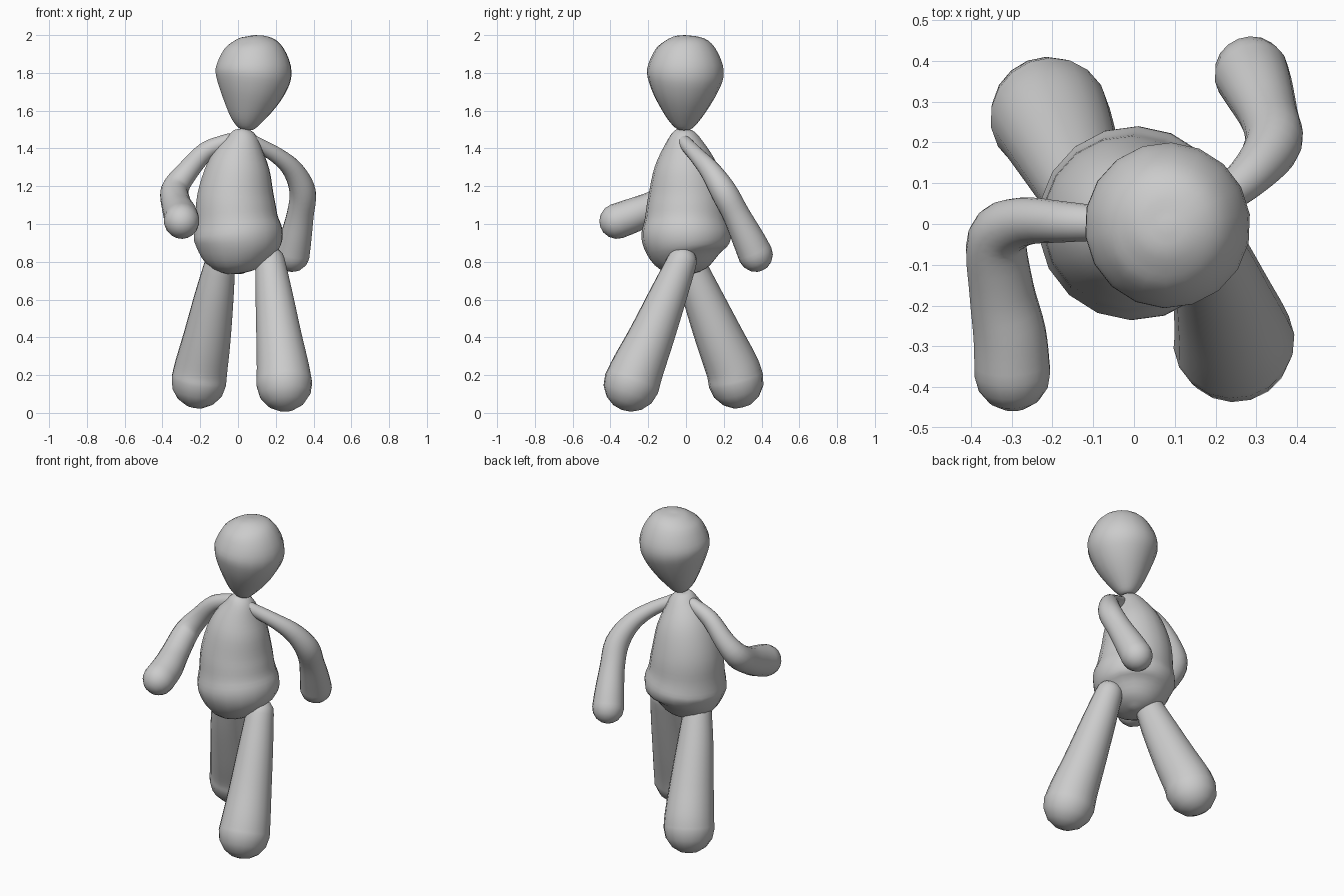
import bpy, bmesh, math
from mathutils import Vector

if "Cube" in bpy.data.objects:
    bpy.data.objects.remove(bpy.data.objects["Cube"])

SIDES = 18


def smooth_stations(st, steps=4):
    """Catmull-Rom interpolation of (x, y, z, radius) stations."""
    p = [Vector(s) for s in st]
    p = [p[0] * 2 - p[1]] + p + [p[-1] * 2 - p[-2]]
    out = []
    for i in range(1, len(p) - 2):
        a, b, c, d = p[i - 1:i + 3]
        for k in range(steps):
            t = k / steps
            out.append(0.5 * (2 * b + (c - a) * t + (2 * a - 5 * b + 4 * c - d) * t * t
                              + (3 * b - a - 3 * c + d) * t ** 3))
    return out + [p[-2]]


def add_caps(st):
    """Add rounded ends to a list of stations."""
    def cap(end, nxt):
        c, r = Vector(end[:3]), end[3]
        d = (c - Vector(nxt[:3])).normalized()
        return [Vector((*(c + d * r * math.sin(a)), max(r * math.cos(a), 0.0005)))
                for a in (math.radians(v) for v in (90, 70, 48, 24))]
    return cap(st[0], st[1]) + st + cap(st[-1], st[-2])[::-1]


def body_part(name, stations, capped=True):
    st = smooth_stations(stations)
    if capped:
        st = add_caps(st)
    bm = bmesh.new()
    rings, side = [], Vector((1, 0.13, 0.07))
    for i, s in enumerate(st):
        tan = (st[min(i + 1, len(st) - 1)].xyz - st[max(i - 1, 0)].xyz).normalized()
        side = (side - tan * side.dot(tan)).normalized()
        up = tan.cross(side)
        r = max(s[3], 0.0005)
        ring = []
        for k in range(SIDES):
            a = 2 * math.pi * k / SIDES
            ring.append(bm.verts.new(s.xyz + (side * math.cos(a) + up * math.sin(a)) * r))
        rings.append(ring)
    for lo, hi in zip(rings, rings[1:]):
        for k in range(SIDES):
            j = (k + 1) % SIDES
            bm.faces.new((lo[k], lo[j], hi[j], hi[k]))
    bm.faces.new(rings[0][::-1])
    bm.faces.new(rings[-1])
    bmesh.ops.remove_doubles(bm, verts=bm.verts, dist=0.0015)
    bmesh.ops.recalc_face_normals(bm, faces=bm.faces)
    for f in bm.faces:
        f.smooth = True
    me = bpy.data.meshes.new(name)
    bm.to_mesh(me)
    bm.free()
    ob = bpy.data.objects.new(name, me)
    bpy.context.collection.objects.link(ob)
    return ob


# Egg-shaped head, leaning slightly sideways
body_part("head", [
    (.045, -.010, 1.495, 0), (.046, -.010, 1.508, .045), (.052, -.010, 1.58, .105),
    (.072, -.007, 1.71, .178), (.083, -.003, 1.815, .203), (.085, -.003, 1.93, .157),
    (.083, -.005, 1.985, .085), (.082, -.005, 2.0, 0)], False)

# Pear-shaped torso
body_part("torso", [
    (.020, -.020, 1.505, 0), (.020, -.020, 1.492, .050), (.020, -.012, 1.43, .100),
    (.003, -.002, 1.31, .165), (-.012, .005, 1.15, .205), (-.008, .003, 1.03, .220),
    (.002, .002, .93, .238), (.005, .008, .84, .200), (.015, .025, .765, .110),
    (.020, .030, .735, 0)], False)

# Arm swung forward
body_part("forward_arm", [
    (-.05, 0, 1.44, .040), (-.17, .005, 1.385, .050), (-.275, .005, 1.27, .060),
    (-.335, -.035, 1.18, .073), (-.325, -.16, 1.10, .080), (-.305, -.27, 1.05, .090),
    (-.298, -.365, 1.015, .094)])

# Arm swung back
body_part("rear_arm", [
    (.08, -.01, 1.435, .036), (.21, .06, 1.36, .043), (.295, .13, 1.28, .056),
    (.342, .20, 1.17, .070), (.330, .265, 1.05, .072), (.305, .33, .92, .085),
    (.288, .368, .838, .092)])

# Leg striding forward
body_part("forward_leg", [
    (.170, -.022, .800, .080), (.192, -.095, .62, .100), (.218, -.185, .40, .122),
    (.238, -.255, .24, .140), (.245, -.288, .155, .149)])

# Leg trailing behind
body_part("rear_leg", [
    (-.095, .020, .790, .082), (-.125, .085, .62, .104), (-.165, .180, .39, .128),
    (-.195, .245, .24, .142), (-.207, .265, .170, .147)])
